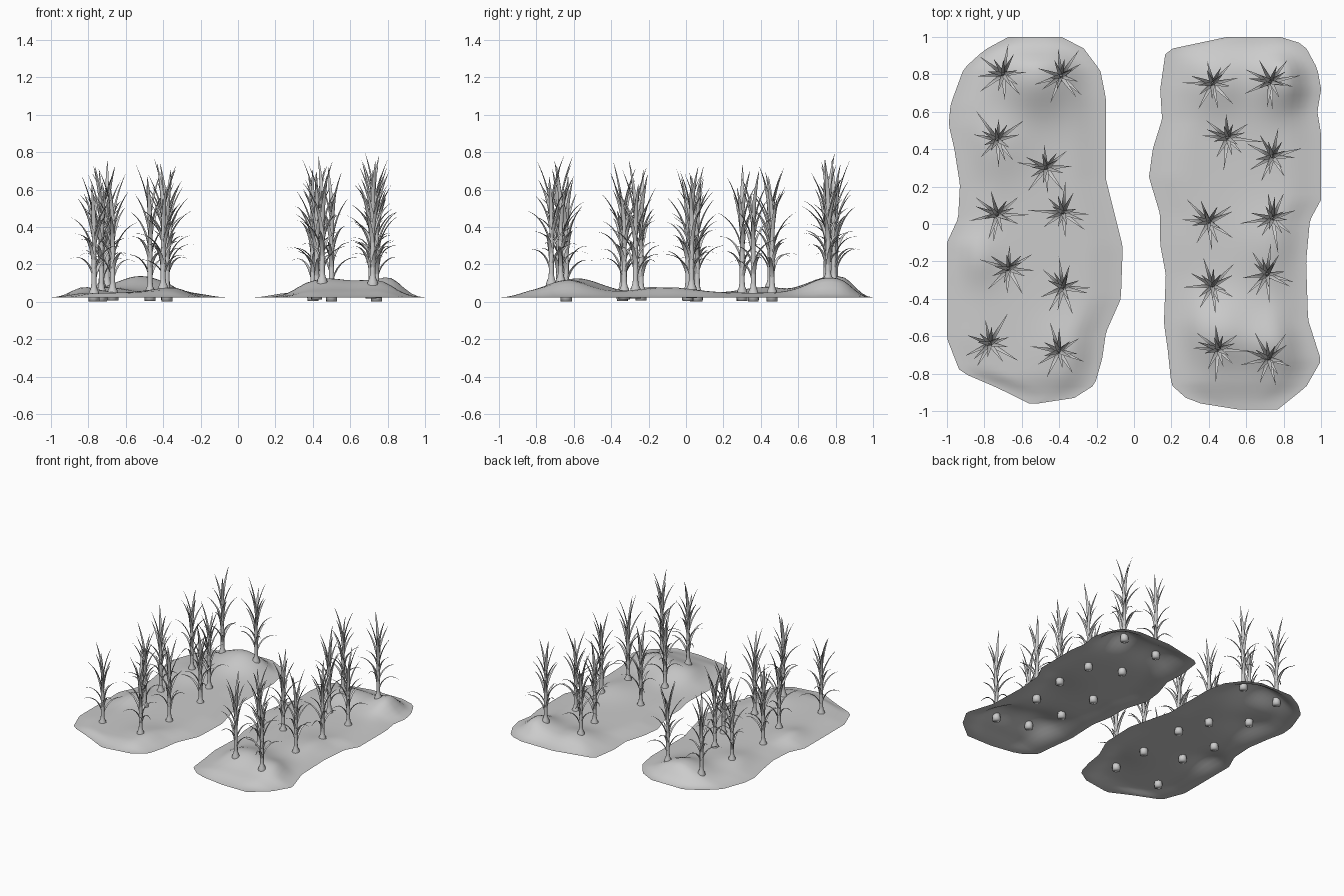
import bpy, bmesh, math, random
from mathutils import Vector, Matrix

random.seed(7)
cube = bpy.data.objects.get("Cube")
if cube:
    bpy.data.objects.remove(cube, do_unlink=True)


def flat_material(name, value):
    mat = bpy.data.materials.new(name)
    mat.use_nodes = True
    colour = (value, value, value, 1)
    mat.diffuse_color = colour
    mat.node_tree.nodes["Principled BSDF"].inputs["Base Color"].default_value = colour
    return mat


GREY = flat_material("plain grey", 0.6)


def finish(bm, name):
    mesh = bpy.data.meshes.new(name)
    for face in bm.faces:
        face.smooth = True
    bm.to_mesh(mesh)
    bm.free()
    mesh.materials.append(GREY)
    return mesh


def place(mesh, name):
    obj = bpy.data.objects.new(name, mesh)
    bpy.context.collection.objects.link(obj)
    return obj


def smoothstep(t):
    t = max(0.0, min(1.0, t))
    return t * t * (3 - 2 * t)


def edge_at(edge, y):
    """Edge x at a given y; edge is a list of (y, x) rising in y."""
    for (y0, x0), (y1, x1) in zip(edge, edge[1:]):
        if y <= y1:
            return x0 + (x1 - x0) * max(0.0, (y - y0) / (y1 - y0))
    return edge[-1][1]


# Each bed: west edge, east edge as (y, x), and mounds as (x, y, radius, height)
BEDS = {
    "right_soil_bed": (
        [(-.96, -.56), (-.88, -.72), (-.79, -.93), (-.61, -1), (-.1, -1), (.03, -.94), (.21, -.93),
         (.4, -.96), (.53, -.99), (.64, -.98), (.83, -.91), (.93, -.8), (1, -.67)],
        [(-.96, -.52), (-.93, -.32), (-.86, -.21), (-.72, -.17), (-.58, -.15), (-.4, -.07), (-.12, -.06),
         (.04, -.1), (.24, -.15), (.67, -.15), (.82, -.18), (.94, -.27), (1, -.39)],
        [(-.52, .79, .19, .09), (-.85, -.18, .13, .035), (-.72, .42, .16, .03), (-.33, -.66, .18, .03)]),
    "left_soil_bed": (
        [(-.99, .55), (-.95, .3), (-.86, .2), (-.67, .18), (-.53, .16), (-.27, .17), (-.11, .14),
         (.05, .14), (.25, .08), (.4, .1), (.56, .15), (.72, .14), (.93, .17), (1, .5)],
        [(-.99, .77), (-.87, .92), (-.73, 1), (-.51, .93), (-.2, .92), (.02, .94), (.13, 1),
         (.48, 1), (.6, .98), (.72, 1), (.83, .98), (.96, .91), (1, .78)],
        [(.81, .77, .16, .085), (.45, .76, .15, .045), (.47, -.58, .18, .075),
         (.74, -.64, .15, .06), (.74, -.1, .2, .03)]),
}


def soil_height(bed, x, y):
    west, east, mounds = bed
    side = min(x - edge_at(west, y), edge_at(east, y) - x)
    end = min(y - west[0][0], west[-1][0] - y)
    rim = smoothstep(side / 0.2) * smoothstep(end / 0.16)
    swell = sum(h * math.exp(-((x - mx) ** 2 + (y - my) ** 2) / (r * r)) for mx, my, r, h in mounds)
    return 0.024 + rim * (0.024 + swell)


# Soil beds: open sheets lofted between the two edges
ROWS, COLS = 64, 24
for name, bed in BEDS.items():
    west, east, _ = bed
    bm = bmesh.new()
    grid = []
    for i in range(ROWS + 1):
        y = west[0][0] + (west[-1][0] - west[0][0]) * i / ROWS
        a, b = edge_at(west, y), edge_at(east, y)
        xs = [a + (b - a) * j / COLS for j in range(COLS + 1)]
        grid.append([bm.verts.new((x, y, soil_height(bed, x, y))) for x in xs])
    for lo, hi in zip(grid, grid[1:]):
        for j in range(COLS):
            bm.faces.new((lo[j], lo[j + 1], hi[j + 1], hi[j]))
    place(finish(bm, name), name)


def add_stalk(bm, sides=10):
    """Bulb and tapering stalk turned from one profile."""
    profile = [(.03, 0), (.031, .03), (.026, .055), (.017, .075), (.014, .1), (.013, .25), (.009, .42), (.003, .52)]
    rings = []
    for r, z in profile:
        ring = [bm.verts.new((r * math.cos(k * math.tau / sides), r * math.sin(k * math.tau / sides), z))
                for k in range(sides)]
        rings.append(ring)
    for lo, hi in zip(rings, rings[1:]):
        for k in range(sides):
            n = (k + 1) % sides
            bm.faces.new((lo[k], lo[n], hi[n], hi[k]))
    bm.faces.new(rings[0][::-1])
    bm.faces.new(rings[-1])


def add_leaf(bm, angle, base, reach, rise, droop, width, steps=9):
    """Folded blade that leaves the stalk upright, arcs outward and ends in a point."""
    turn = Matrix.Rotation(angle, 3, "Z")
    rows = []
    for i in range(steps + 1):
        t = i / steps
        out = 0.008 + reach * t ** 1.7
        z = base + rise * t - droop * t ** 3
        half = width * min(1, 0.6 + 2 * t) * (1 - t ** 2.2) + 0.0006
        fold = half * 0.6
        row = [(out - fold, -half, z + fold * .3), (out, 0, z), (out - fold, half, z + fold * .3)]
        rows.append([bm.verts.new(turn @ Vector(p)) for p in row])
    for lo, hi in zip(rows, rows[1:]):
        for j in range(2):
            bm.faces.new((lo[j], lo[j + 1], hi[j + 1], hi[j]))


def make_plant():
    """Stalk with leaves spiralling up it, steeper toward the top."""
    bm = bmesh.new()
    add_stalk(bm)
    count = 15
    for i in range(count):
        t = i / (count - 1)
        angle = i * 2.4 + random.uniform(-.25, .25)
        reach = (0.15 - 0.09 * t) * random.uniform(.85, 1.25)
        rise = 0.24 + 0.05 * t + random.uniform(-.03, .03)
        droop = 0.13 * (1 - t) ** 1.3
        add_leaf(bm, angle, 0.09 + 0.35 * t, reach, rise, droop, 0.0115)
    return finish(bm, "corn_plant")


# Plants: three variants set out in two rows per bed
variants = [make_plant() for _ in range(3)]
spots = {
    "right_soil_bed": [(-.7, .8), (-.39, .79), (-.73, .45), (-.47, .3), (-.73, .05), (-.38, .06),
                       (-.67, -.24), (-.38, -.34), (-.77, -.64), (-.4, -.68)],
    "left_soil_bed": [(.42, .75), (.73, .76), (.5, .46), (.74, .36), (.4, .01), (.74, .03),
                      (.42, -.33), (.71, -.27), (.45, -.67), (.72, -.72)],
}
for bed_name, points in spots.items():
    for i, (x, y) in enumerate(points):
        z = max(0.0, soil_height(BEDS[bed_name], x, y) - 0.046)
        plant = place(variants[i % 3], bed_name.split("_")[0] + "_corn_plant")
        plant.location = (x, y, z)
        plant.rotation_euler.z = random.uniform(0, math.tau)
        plant.scale.z = random.uniform(.96, 1.03)
